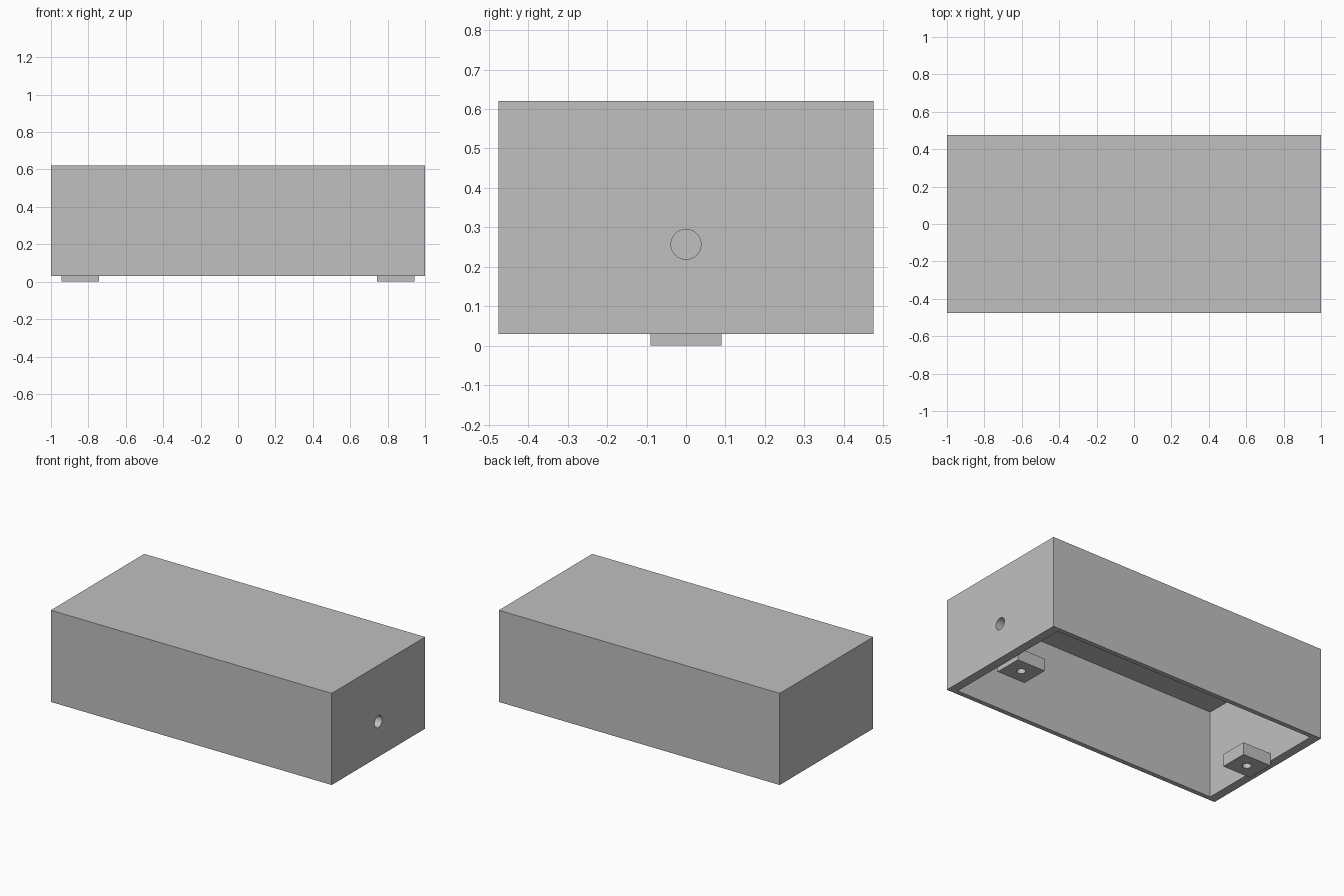
import bpy
import math

# Remove the default cube
if "Cube" in bpy.data.objects:
    bpy.data.objects.remove(bpy.data.objects["Cube"], do_unlink=True)

grey = bpy.data.materials.new("plain grey")
GREY = (0.53, 0.53, 0.53, 1.0)
grey.use_nodes = True
grey.diffuse_color = GREY
grey.node_tree.nodes["Principled BSDF"].inputs["Base Color"].default_value = GREY

# Main dimensions
LENGTH, DEPTH = 2.0, 0.95
BASE, TOP = 0.03, 0.62
END_WALL, SIDE_WALL = 0.057, 0.03
TAB_LENGTH, TAB_WIDTH, TAB_HEIGHT = 0.2, 0.18, 0.08


def box(name, size, centre):
    bpy.ops.mesh.primitive_cube_add(size=1, location=centre)
    obj = bpy.context.object
    obj.name = name
    obj.scale = size
    bpy.ops.object.transform_apply(location=False, rotation=False, scale=True)
    obj.data.materials.append(grey)
    return obj


def rod(radius, length, centre, tilt=0.0):
    bpy.ops.mesh.primitive_cylinder_add(vertices=48, radius=radius, depth=length,
                                        location=centre, rotation=(0, tilt, 0))
    obj = bpy.context.object
    obj.data.materials.append(grey)
    return obj


def cut(target, cutter):
    cutter.hide_render = True
    mod = target.modifiers.new("cut", 'BOOLEAN')
    mod.operation = 'DIFFERENCE'
    mod.solver = 'EXACT'
    mod.object = cutter
    bpy.ops.object.select_all(action='DESELECT')
    target.select_set(True)
    bpy.context.view_layer.objects.active = target
    bpy.ops.object.modifier_apply(modifier=mod.name)
    bpy.data.objects.remove(cutter, do_unlink=True)
    bpy.ops.object.shade_smooth_by_angle(angle=math.radians(30))


# Box shell, open underneath
shell = box("shell", (LENGTH, DEPTH, TOP - BASE), (0, 0, (TOP + BASE) / 2))
ceiling = TOP - SIDE_WALL
cut(shell, box("cavity_cutter",
               (LENGTH - 2 * END_WALL, DEPTH - 2 * SIDE_WALL, ceiling),
               (0, 0, ceiling / 2)))

# Round cable hole through the left end
cut(shell, rod(0.038, 0.2, (LENGTH / 2 - END_WALL / 2, 0, 0.257), math.pi / 2))

# Drilled mounting tabs on the inside of both end walls
for side, name in ((1, "left_mounting_tab"), (-1, "right_mounting_tab")):
    x = side * (LENGTH / 2 - END_WALL - TAB_LENGTH / 2)
    tab = box(name, (TAB_LENGTH, TAB_WIDTH, TAB_HEIGHT), (x, 0, TAB_HEIGHT / 2))
    cut(tab, rod(0.026, 0.3, (x, 0, TAB_HEIGHT / 2)))
